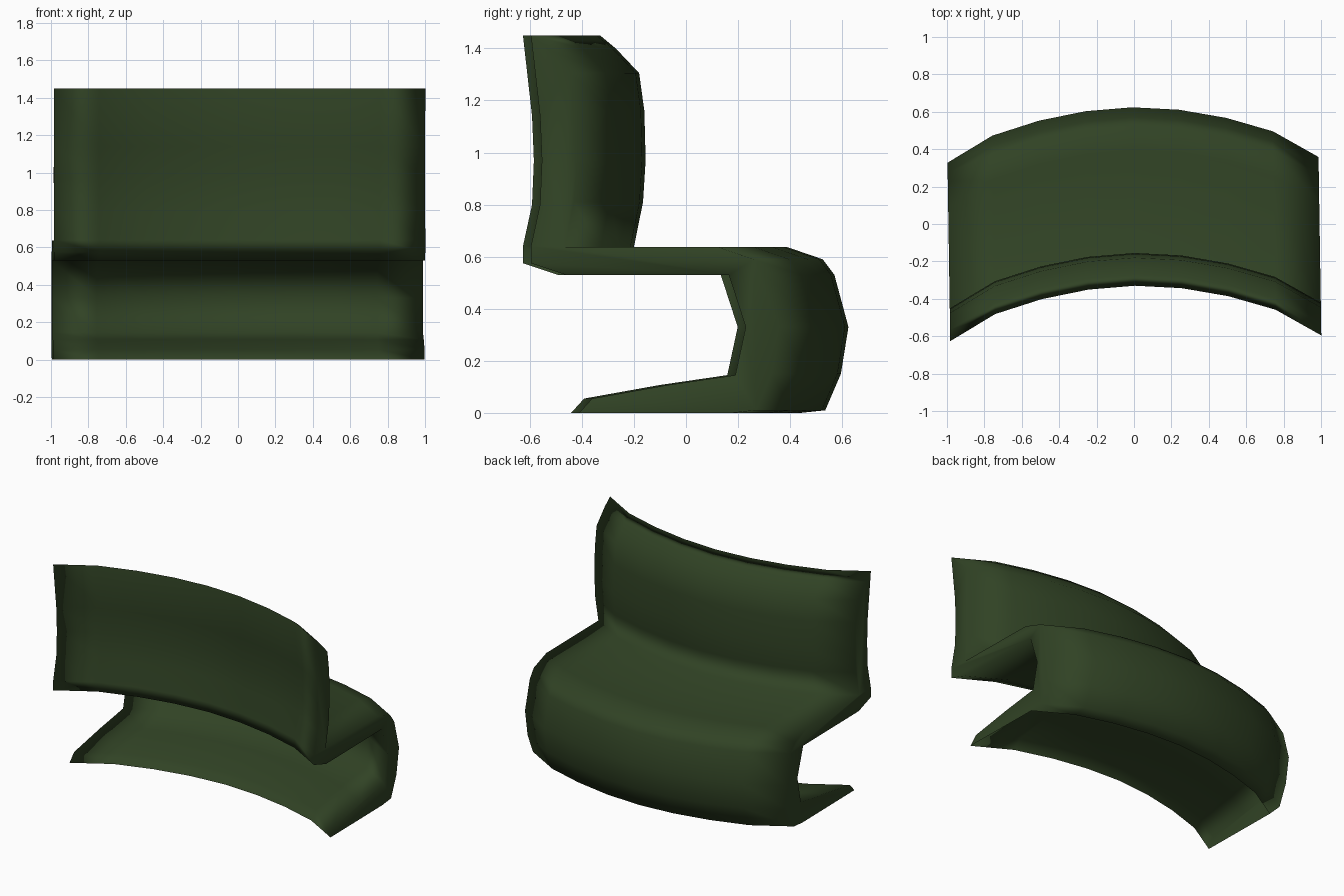
import bpy, bmesh
from mathutils import Matrix

if "Cube" in bpy.data.objects:
    bpy.data.objects.remove(bpy.data.objects["Cube"])

# Side profile (y, z) at the middle of the bench, from the base's rear edge
# round the back, seat, backrest, underside and down to the base's front lip
PROFILE = [
    (.44, 0), (.535, .01), (.595, .15), (.624, .33), (.57, .53), (.525, .59), (.385, .638),
    (-.20, .638), (-.165, .81), (-.155, .97), (-.16, 1.16), (-.18, 1.305), (-.27, 1.40), (-.33, 1.45),
    (-.295, 1.14), (-.288, .97), (-.295, .80), (-.33, .64), (-.33, .575), (-.195, .53),
    (.43, .53), (.495, .33), (.455, .145), (.195, .107), (-.095, .055), (-.145, 0),
]
# Bow of the bench: (x, y offset) for one half, mirrored for the other
HALF = [(.25, -.017), (.5, -.064), (.75, -.14), (.992, -.281)]
STATIONS = [(-x, d) for x, d in reversed(HALF)] + [(0, 0)] + HALF

# Sweep the profile along the bow, leaving the underside of the base open
bm = bmesh.new()
rings = [[bm.verts.new((x, y + d, z)) for y, z in PROFILE] for x, d in STATIONS]
for a, b in zip(rings, rings[1:]):
    for i in range(len(PROFILE) - 1):
        bm.faces.new((a[i], a[i + 1], b[i + 1], b[i]))

# Closed ends
bm.faces.new(rings[0][::-1])
bm.faces.new(rings[-1])
bmesh.ops.recalc_face_normals(bm, faces=bm.faces)
top = max(bm.faces, key=lambda f: f.normal.z)
if abs(top.calc_center_median().z - .638) > .05:
    bmesh.ops.reverse_faces(bm, faces=bm.faces)

# The whole bench is turned very slightly about the vertical axis
bm.transform(Matrix.Rotation(.0155, 4, 'Z'))
for f in bm.faces:
    f.smooth = True

mesh = bpy.data.meshes.new("curved_bench")
bm.to_mesh(mesh)
bm.free()
bench = bpy.data.objects.new("curved_bench", mesh)
bpy.context.collection.objects.link(bench)

# Soft shading that keeps the broad faces even
bench.modifiers.new("even_shading", 'WEIGHTED_NORMAL')

# Dark green paint
green = bpy.data.materials.new("dark_green")
green.diffuse_color = (.03, .055, .018, 1)
green.use_nodes = True
green.node_tree.nodes["Principled BSDF"].inputs["Base Color"].default_value = green.diffuse_color
mesh.materials.append(green)
